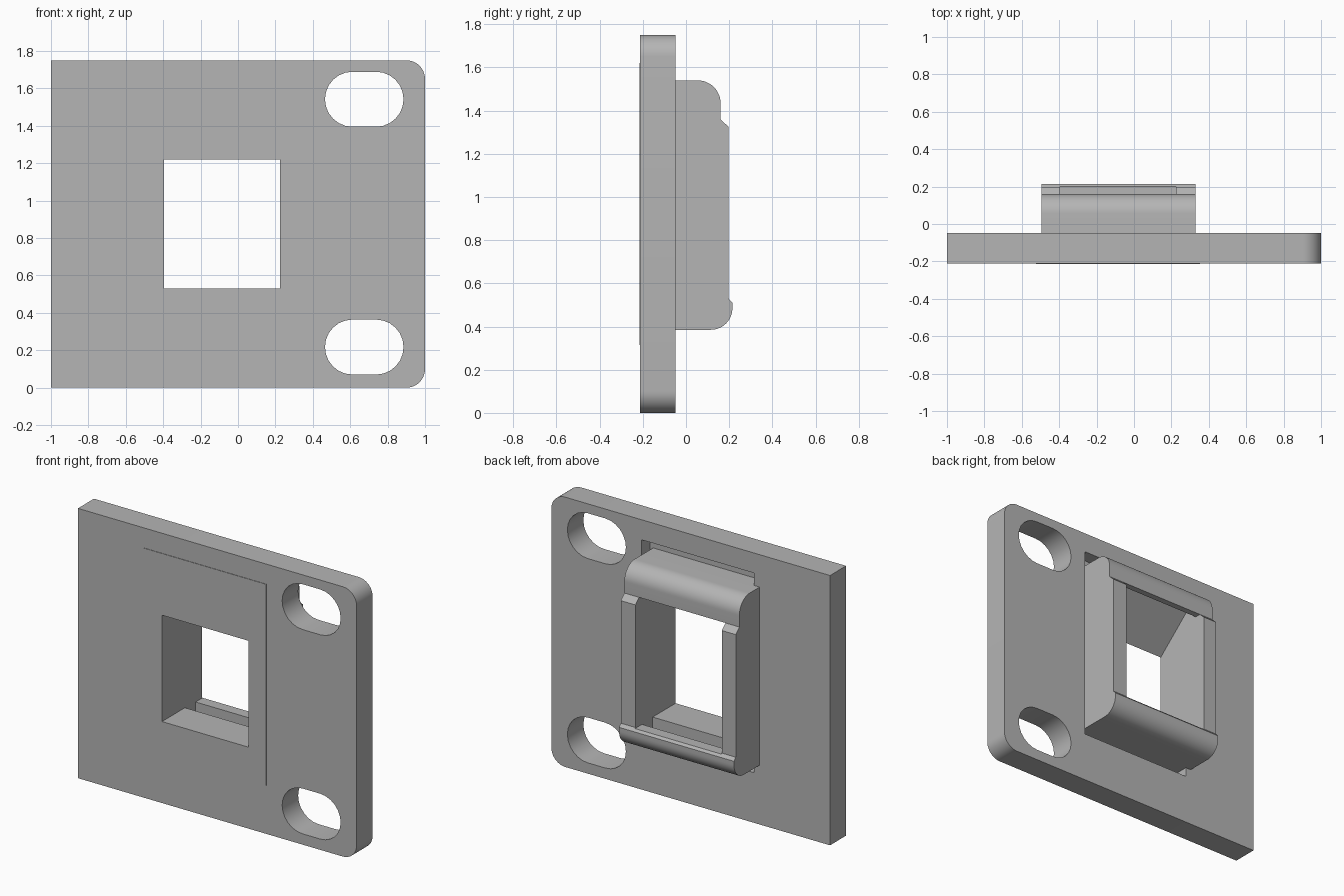
import bpy, bmesh
from math import sin, cos, pi, radians

cube = bpy.data.objects.get("Cube")
if cube:
    bpy.data.objects.remove(cube, do_unlink=True)

grey = bpy.data.materials.new("plain_grey")
grey.use_nodes = True
grey.diffuse_color = (0.46, 0.46, 0.46, 1)
grey.node_tree.nodes["Principled BSDF"].inputs["Base Color"].default_value = (0.46, 0.46, 0.46, 1)


def arc(cu, cv, r, start, end, n=12):
    angles = [radians(start + (end - start) * i / n) for i in range(n + 1)]
    return [(cu + r * cos(a), cv + r * sin(a)) for a in angles]


def rect(u0, u1, v0, v1):
    return [(u0, v0), (u1, v0), (u1, v1), (u0, v1)]


def prism(name, outline, axis, a, b):
    """Extrude an (x, z) outline along y, or a (y, z) outline along x."""
    bm = bmesh.new()
    place = (lambda u, v: (u, a, v)) if axis == "y" else (lambda u, v: (a, u, v))
    face = bm.faces.new([bm.verts.new(place(u, v)) for u, v in outline])
    top = bmesh.ops.extrude_face_region(bm, geom=[face])["geom"]
    move = (0, b - a, 0) if axis == "y" else (b - a, 0, 0)
    bmesh.ops.translate(bm, vec=move, verts=[g for g in top if isinstance(g, bmesh.types.BMVert)])
    bmesh.ops.recalc_face_normals(bm, faces=bm.faces)
    mesh = bpy.data.meshes.new(name)
    bm.to_mesh(mesh)
    bm.free()
    mesh.materials.append(grey)
    obj = bpy.data.objects.new(name, mesh)
    bpy.context.collection.objects.link(obj)
    return obj


def finish(obj, cutters):
    bpy.ops.object.select_all(action="DESELECT")
    obj.select_set(True)
    bpy.context.view_layer.objects.active = obj
    for cutter in cutters:
        mod = obj.modifiers.new("cut", "BOOLEAN")
        mod.operation = "DIFFERENCE"
        mod.solver = "EXACT"
        mod.object = cutter
        bpy.ops.object.modifier_apply(modifier=mod.name)
    bpy.ops.object.shade_smooth_by_angle(angle=radians(30))


FRONT, BACK, FLOOR, HEIGHT = -0.212, -0.048, -0.135, 1.75
LEFT_IN, RIGHT_IN = 0.225, -0.395

# Mounting plate, rounded on its left corners
r = 0.1
plate = prism("mounting_plate", [(-1, 0)] + arc(1 - r, r, r, -90, 0)
              + arc(1 - r, HEIGHT - r, r, 0, 90) + [(-1, HEIGHT)], "y", FRONT, BACK)

# Thin raised panel on the front
panel = prism("front_panel", rect(-0.525, 0.352, 0.315, 1.62), "y", -0.215, FLOOR - 0.01)

# Socket housing with a rounded latch hook above and a lip below
housing = prism("socket_housing",
                [(FLOOR - 0.01, 0.385)] + arc(0.115, 0.485, 0.1, -90, 0)
                + [(0.215, 0.51), (0.197, 0.53), (0.197, 1.325), (0.16, 1.36)]
                + arc(0.055, 1.435, 0.105, 0, 90) + [(FLOOR - 0.01, 1.54)],
                "x", -0.495, 0.33)

# Cutters: screw slots, recess behind the panel, and socket cavity
slots = []
for z in (0.217, 1.542):
    slots.append(prism("slot_cutter", arc(0.738, z, 0.147, -90, 90)
                       + arc(0.612, z, 0.147, 90, 270), "y", -0.4, 0.4))
recess = prism("recess_cutter", rect(-0.456, 0.352, 0.325, 1.62), "y", FLOOR, 0.4)
cavity = prism("cavity_cutter",
               [(-0.4, 0.53), (0.02, 0.53), (0.02, 0.45), (0.13, 0.45), (0.13, 0.525),
                (0.4, 0.525), (0.4, 1.36), (0.12, 1.36), (0.1, 1.46), (0.04, 1.46),
                (0.04, 1.44), (-0.215, 1.22), (-0.4, 1.22)],
               "x", RIGHT_IN, LEFT_IN)

finish(plate, slots + [recess, cavity])
finish(panel, [cavity])
finish(housing, [cavity])

for cutter in slots + [recess, cavity]:
    bpy.data.objects.remove(cutter, do_unlink=True)
